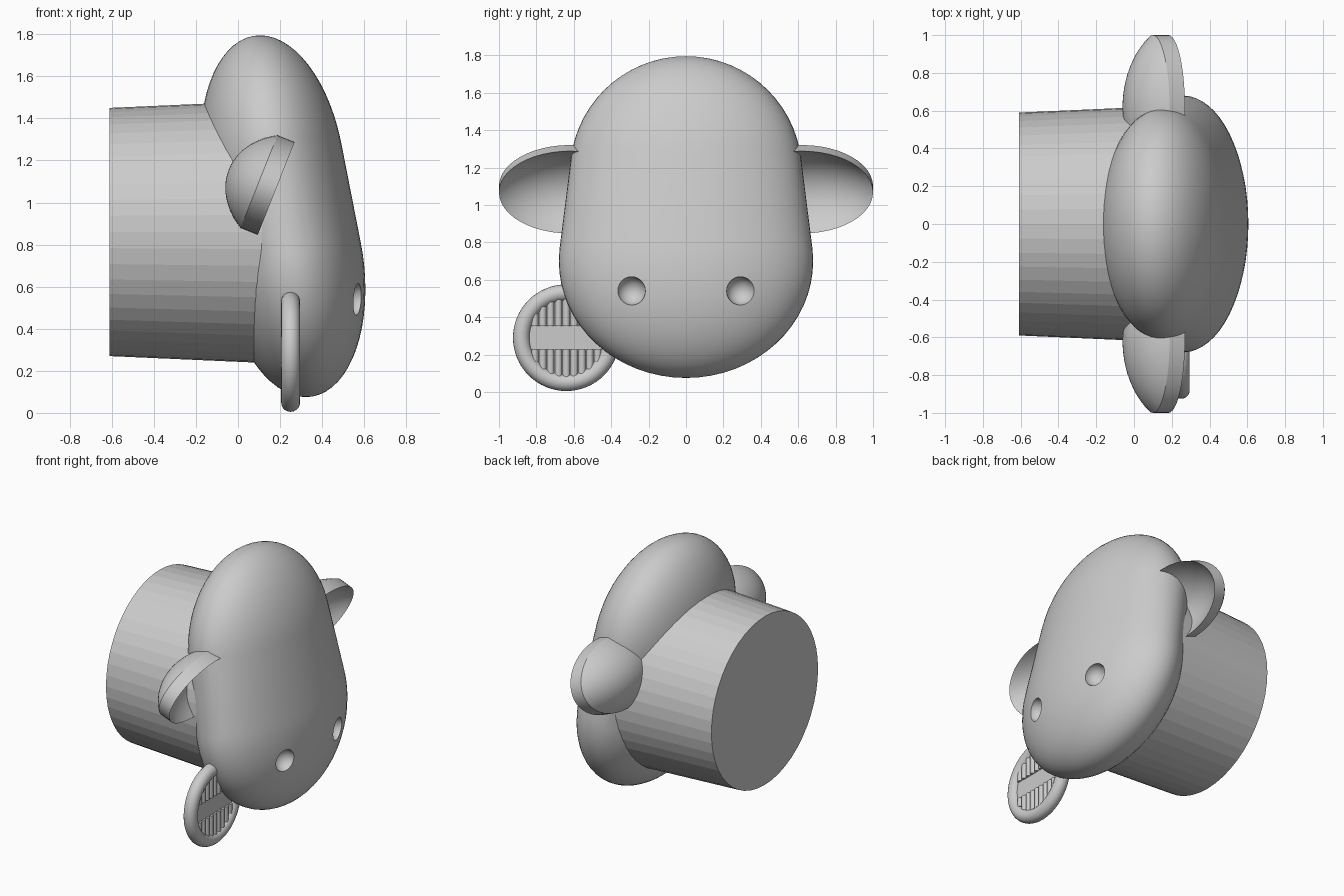
import bpy, bmesh, math
from mathutils import Matrix, Vector

if "Cube" in bpy.data.objects:
    bpy.data.objects.remove(bpy.data.objects["Cube"])

GREY = (0.6, 0.6, 0.6, 1)
grey = bpy.data.materials.new("plain_grey")
grey.use_nodes = True
grey.diffuse_color = GREY
grey.node_tree.nodes["Principled BSDF"].inputs["Base Color"].default_value = GREY


def select(ob):
    bpy.ops.object.select_all(action='DESELECT')
    ob.select_set(True)
    bpy.context.view_layer.objects.active = ob


def add_object(name, bm, angle=35):
    bmesh.ops.recalc_face_normals(bm, faces=bm.faces)
    mesh = bpy.data.meshes.new(name)
    bm.to_mesh(mesh)
    bm.free()
    mesh.materials.append(grey)
    ob = bpy.data.objects.new(name, mesh)
    bpy.context.collection.objects.link(ob)
    select(ob)
    if angle:
        bpy.ops.object.shade_smooth_by_angle(angle=math.radians(angle))
    return ob


def lean_ellipsoid_points(bm, centre, size, lean, rings=32, steps=64):
    """Loose points on an ellipsoid whose middle axis leans along x."""
    for i in range(rings + 1):
        a = math.pi * i / rings
        for j in range(steps if 0 < i < rings else 1):
            t = math.tau * j / steps
            z = math.cos(a) * size[2]
            bm.verts.new(Vector(centre) + Vector((
                math.sin(a) * math.cos(t) * size[0] + lean * z,
                math.sin(a) * math.sin(t) * size[1], z)))


# Head: hull around the brow and muzzle ellipsoids
bm = bmesh.new()
lean_ellipsoid_points(bm, (0.167, 0, 1.175), (0.34, 0.62, 0.62), -0.1)
lean_ellipsoid_points(bm, (0.26, 0, 0.70), (0.34, 0.68, 0.625), -0.1)
bmesh.ops.convex_hull(bm, input=bm.verts[:])
loose = [v for v in bm.verts if not v.link_faces]
bmesh.ops.delete(bm, geom=loose, context='VERTS')
head = add_object("head", bm, 0)

# Nostrils: round hollows cut in the muzzle
bm = bmesh.new()
for side in (-1, 1):
    bmesh.ops.create_uvsphere(bm, u_segments=32, v_segments=16, radius=0.076,
                              matrix=Matrix.Translation((0.572, side * 0.292, 0.54)))
cutter = add_object("nostril_cutter", bm)
cutter.hide_render = True
select(head)
cut = head.modifiers.new("nostrils", 'BOOLEAN')
cut.operation = 'DIFFERENCE'
cut.solver = 'EXACT'
cut.object = cutter
bpy.ops.object.modifier_apply(modifier=cut.name)
bpy.ops.object.shade_smooth_by_angle(angle=math.radians(35))
bpy.data.objects.remove(cutter)

# Neck: slightly tapered drum behind the head
bm = bmesh.new()
bmesh.ops.create_cone(bm, cap_ends=True, segments=48, radius1=0.59, radius2=0.626, depth=0.81,
                      matrix=Matrix.Translation((-0.205, 0, 0.86))
                      @ Matrix.Rotation(math.pi / 2, 4, 'Y'))
add_object("neck", bm, 0)


# Ears: a shallow dome, a straight rim and a hollow front
def ear(name, side):
    bm = bmesh.new()
    rings, steps = 12, 48
    tilt = math.radians(21.7)
    centre = Vector((0.10, side * 0.62, 1.10))
    normal = Vector((math.cos(tilt), 0, -math.sin(tilt)))
    up = Vector((math.sin(tilt), 0, math.cos(tilt)))
    start, depth = math.radians(35), 0.155

    def bridge(a, b):
        for j in range(steps):
            k = (j + 1) % steps
            bm.faces.new((a[j], a[k], b[k], b[j]))

    def bowl(shift):
        loops = []
        for i in range(rings):
            a = start + i / rings * (math.pi / 2 - start)
            width = math.cos(a) / math.cos(start)
            sink = depth * (math.sin(a) - math.sin(start)) / (1 - math.sin(start))
            loops.append([bm.verts.new(
                centre + normal * (shift - sink) + up * 0.237 * width * math.sin(t)
                + Vector((0, 0.38 * width * math.cos(t), 0)))
                for t in (j * math.tau / steps for j in range(steps))])
        for a, b in zip(loops, loops[1:]):
            bridge(a, b)
        bottom = bm.verts.new(centre + normal * (shift - depth))
        for j in range(steps):
            bm.faces.new((loops[-1][j], loops[-1][(j + 1) % steps], bottom))
        return loops[0]

    bridge(bowl(0), bowl(0.088))
    add_object(name, bm, 28)


ear("left_ear", 1)
ear("right_ear", -1)

# Tag: hanging ring around a thin disc with two rows of upright rods
TAG = Vector((0.25, -0.64, 0.29))
bpy.ops.mesh.primitive_torus_add(major_segments=64, minor_segments=20, major_radius=0.24,
                                 minor_radius=0.045, location=TAG,
                                 rotation=(0, math.pi / 2, 0))
ring = bpy.context.object
ring.name = "tag_ring"
ring.data.materials.append(grey)
bpy.ops.object.shade_smooth_by_angle(angle=math.radians(35))

bm = bmesh.new()
bmesh.ops.create_cone(bm, cap_ends=True, segments=48, radius1=0.22, radius2=0.22, depth=0.03,
                      matrix=Matrix.Translation(TAG) @ Matrix.Rotation(math.pi / 2, 4, 'Y'))
add_object("tag_disc", bm)

bm = bmesh.new()
GAP = 0.0625
for i in range(-4, 5):
    y = i * 0.042
    length = math.sqrt(0.21 ** 2 - y ** 2) - GAP
    for side in (-1, 1):
        spot = TAG + Vector((0.012, y, side * (GAP + length / 2)))
        bmesh.ops.create_cone(bm, cap_ends=True, segments=12, radius1=0.02, radius2=0.02,
                              depth=length, matrix=Matrix.Translation(spot))
add_object("tag_rods", bm)
